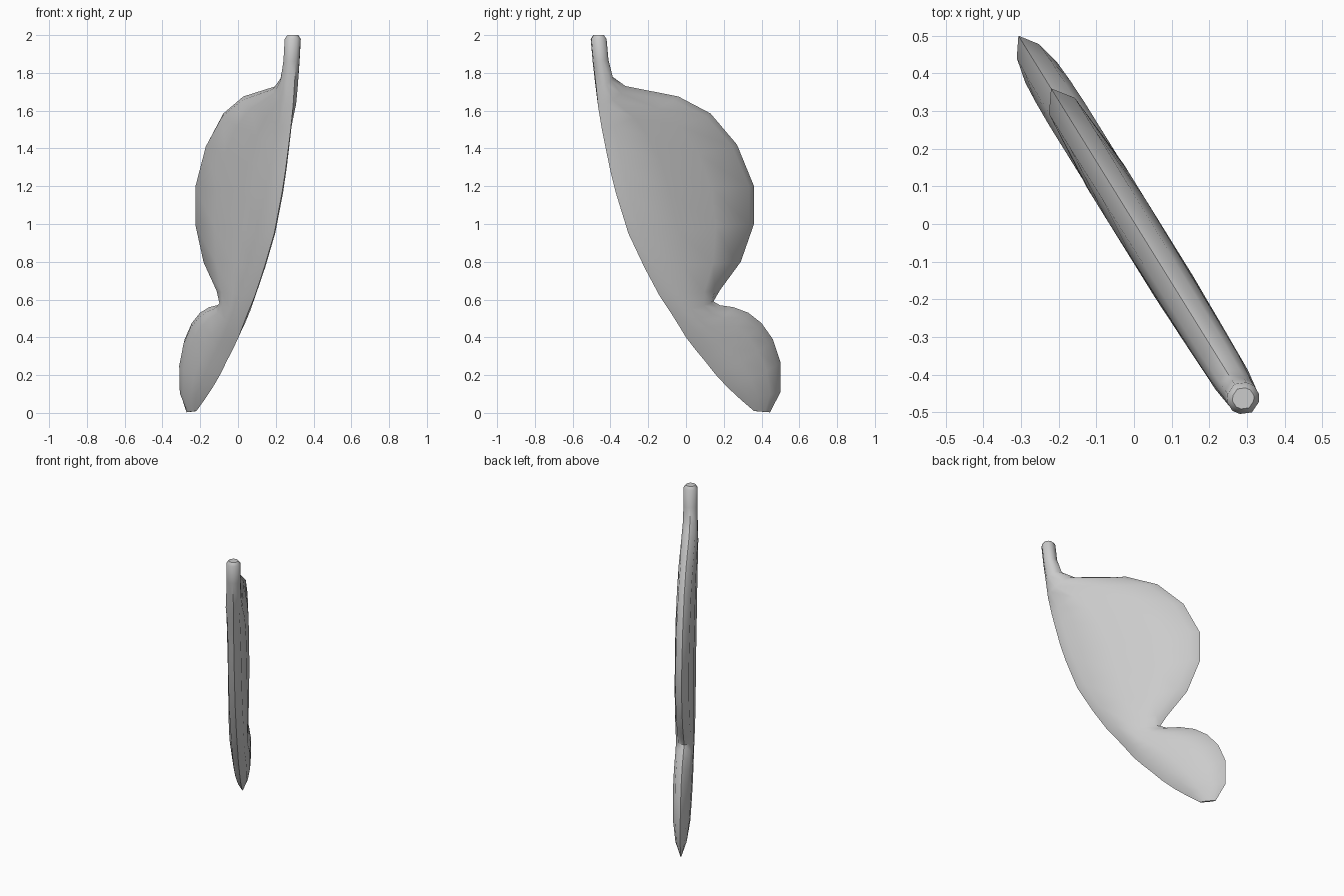
import bpy, bmesh, math
from mathutils import Vector

if "Cube" in bpy.data.objects:
    bpy.data.objects.remove(bpy.data.objects["Cube"])

# Each section joins the leading edge to the trailing edge:
# (lead y, lead z, trail y, trail z, half thickness)
SECTIONS = [
    (-.488, 2.00, -.438, 2.00, .028),
    (-.50, 1.98, -.425, 1.98, .042),
    (-.49, 1.86, -.415, 1.87, .042),
    (-.475, 1.72, -.39, 1.78, .045),
    (-.465, 1.62, -.32, 1.73, .050),
    (-.445, 1.50, -.04, 1.675, .054),
    (-.425, 1.40, .13, 1.585, .056),
    (-.40, 1.28, .27, 1.42, .058),
    (-.37, 1.16, .36, 1.20, .058),
    (-.305, .95, .36, 1.00, .058),
    (-.22, .77, .29, .80, .058),
    (-.14, .62, .18, .65, .056),
    (-.08, .53, .145, .59, .054),
    (-.03, .45, .18, .57, .054),
    (.00, .40, .25, .56, .055),
    (.05, .335, .33, .53, .056),
    (.10, .275, .40, .475, .056),
    (.155, .205, .46, .39, .054),
    (.22, .135, .50, .27, .050),
    (.29, .07, .50, .11, .034),
    (.36, .01, .445, .003, .006),
]

SLOPE = .62                                   # the blade stands turned about z
NORMAL = Vector((1, SLOPE, 0)).normalized()


def on_blade(y, z):
    return Vector((.003 - SLOPE * y, y, z))


def ring(bm, ly, lz, ty, tz, half):
    """Rounded, flat-sided loop around one section."""
    a, b = on_blade(ly, lz), on_blade(ty, tz)
    e = min(.147, .055 / (b - a).length)      # width of the rounded rim
    side = [(e, .7), (.35, 1), (.65, 1), (1 - e, .7)]
    loop = [(0, 0)] + side + [(1, 0)] + [(u, -h) for u, h in reversed(side)]
    return [bm.verts.new(a.lerp(b, u) + NORMAL * h * half) for u, h in loop]


# Blade: stem, broad upper lobe, notch and small lower lobe in one skin
bm = bmesh.new()
rings = [ring(bm, *s) for s in SECTIONS]
for r0, r1 in zip(rings, rings[1:]):
    n = len(r0)
    for i in range(n):
        j = (i + 1) % n
        bm.faces.new((r0[i], r0[j], r1[j], r1[i]))
bm.faces.new(rings[0])
bm.faces.new(rings[-1][::-1])
bmesh.ops.recalc_face_normals(bm, faces=bm.faces)

mesh = bpy.data.meshes.new("blade")
bm.to_mesh(mesh)
bm.free()
blade = bpy.data.objects.new("blade", mesh)
bpy.context.collection.objects.link(blade)

grey = bpy.data.materials.new("light grey")
grey.diffuse_color = (.6, .6, .6, 1)
grey.use_nodes = True
grey.node_tree.nodes["Principled BSDF"].inputs["Base Color"].default_value = grey.diffuse_color
mesh.materials.append(grey)

# Smooth skin with sharp rims
bpy.context.view_layer.objects.active = blade
blade.select_set(True)
bpy.ops.object.shade_smooth_by_angle(angle=math.radians(50))
